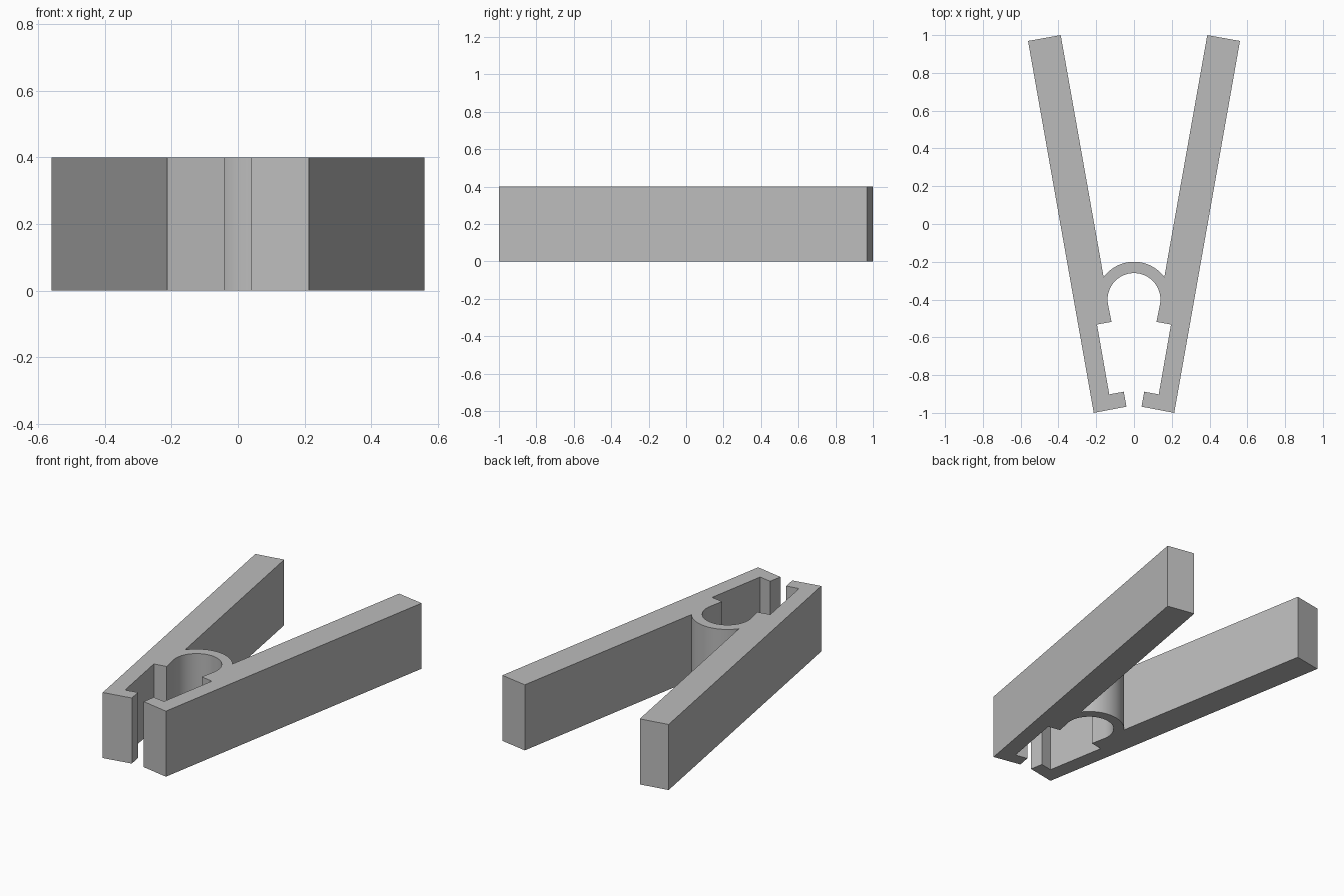
import bpy
import bmesh
from math import cos, sin, radians

HEIGHT = 0.4
RING_Y = -0.4

cube = bpy.data.objects.get("Cube")
if cube:
    bpy.data.objects.remove(cube, do_unlink=True)

# Single plain material
grey = bpy.data.materials.new("plain grey")
grey.use_nodes = True
colour = (0.5, 0.5, 0.5, 1)
grey.diffuse_color = colour
grey.node_tree.nodes["Principled BSDF"].inputs["Base Color"].default_value = colour


def arc(radius, start, end, steps):
    """Points along an arc about the spring centre, angles in degrees."""
    angles = [radians(start + (end - start) * i / steps) for i in range(steps + 1)]
    return [(radius * cos(a), RING_Y + radius * sin(a)) for a in angles]


# Left half of the outline: spring bridge, handle, jaw lip, notch, inner ring
half = arc(0.2, 90, 36.5, 14)
half += [(0.388, 1.0), (0.561, 0.969), (0.213, -1.0)]
half += [(0.04, -0.967), (0.054, -0.888), (0.131, -0.902)]
half += [(0.196, -0.532), (0.119, -0.518)]
half += arc(0.14, -10, 90, 24)

# Mirror the outline, sharing the two points on the centre line
outline = half + [(-x, y) for x, y in reversed(half[1:-1])]

# Extrude the outline into the one-piece clip
bm = bmesh.new()
base = bm.faces.new([bm.verts.new((x, y, 0)) for x, y in outline])
extruded = bmesh.ops.extrude_face_region(bm, geom=[base], use_keep_orig=True)
top_verts = [v for v in extruded["geom"] if isinstance(v, bmesh.types.BMVert)]
bmesh.ops.translate(bm, verts=top_verts, vec=(0, 0, HEIGHT))
bmesh.ops.recalc_face_normals(bm, faces=bm.faces)
mesh = bpy.data.meshes.new("clip_body")
bm.to_mesh(mesh)
bm.free()
mesh.materials.append(grey)

clip = bpy.data.objects.new("clip_body", mesh)
bpy.context.collection.objects.link(clip)
bpy.ops.object.select_all(action="DESELECT")
clip.select_set(True)
bpy.context.view_layer.objects.active = clip
bpy.ops.object.shade_smooth_by_angle(angle=radians(20))
